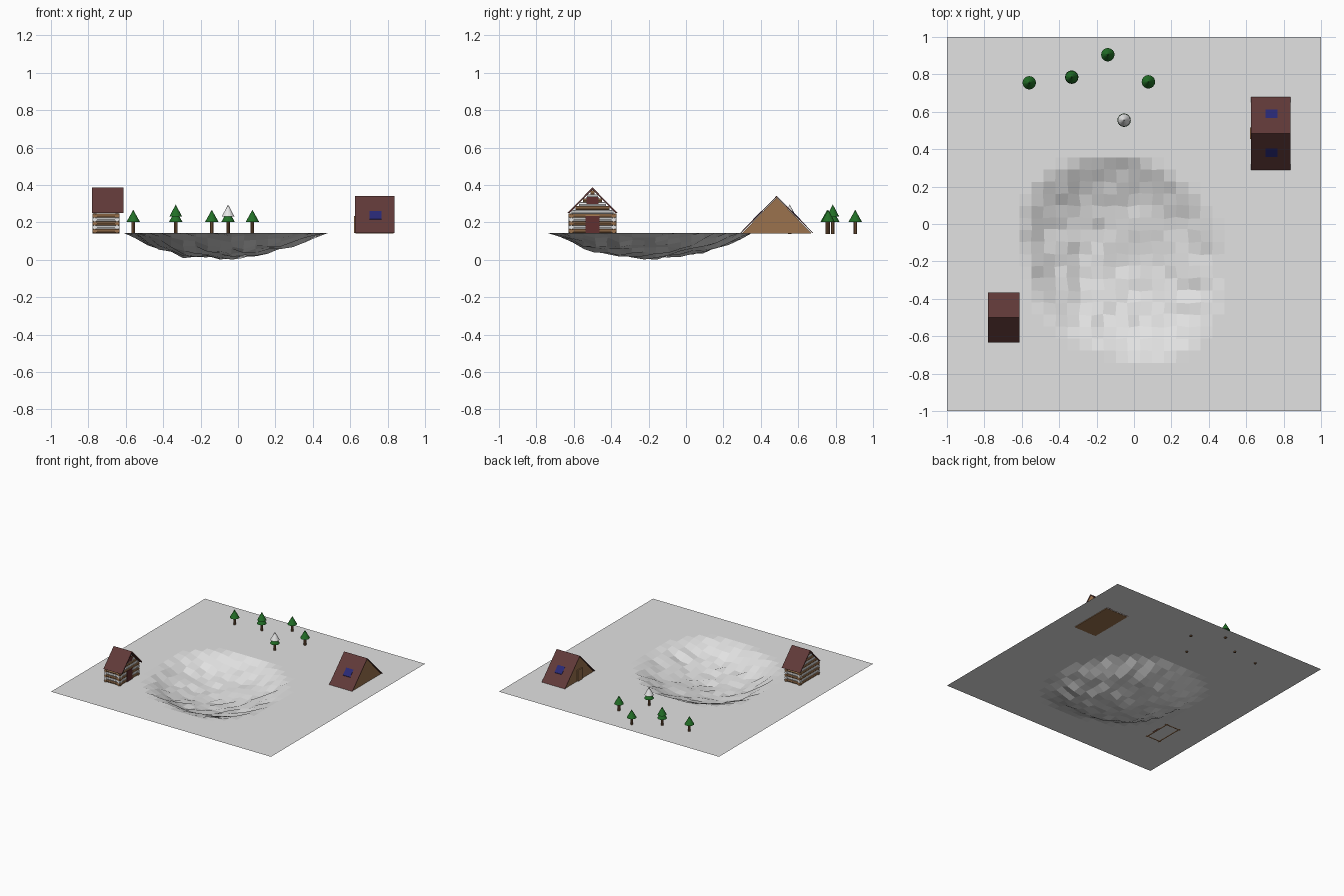
import bpy, bmesh, math, random
from mathutils import Vector, Matrix

if "Cube" in bpy.data.objects:
    bpy.data.objects.remove(bpy.data.objects["Cube"])

random.seed(4)
G = 0.144  # ground level


def mat(name, rgb):
    m = bpy.data.materials.new(name)
    m.diffuse_color = (*rgb, 1)
    m.use_nodes = True
    m.node_tree.nodes["Principled BSDF"].inputs["Base Color"].default_value = m.diffuse_color
    return m


GREY = mat("pale_ground", (0.76, 0.76, 0.76))
WHITE = mat("white_snow", (0.8, 0.8, 0.8))
MAROON = mat("maroon_roof", (0.12, 0.042, 0.04))
DOOR = mat("dark_red_door", (0.12, 0.03, 0.03))
WOOD = mat("light_wood", (0.33, 0.17, 0.075))
TRUNK = mat("brown_trunk", (0.2, 0.1, 0.045))
GREEN = mat("pine_green", (0.016, 0.16, 0.02))
BLUE = mat("blue_glass", (0.022, 0.022, 0.18))


def finish(name, bm, *mats):
    me = bpy.data.meshes.new(name)
    bmesh.ops.recalc_face_normals(bm, faces=bm.faces)
    bm.to_mesh(me)
    bm.free()
    for m in mats:
        me.materials.append(m)
    ob = bpy.data.objects.new(name, me)
    bpy.context.collection.objects.link(ob)
    return ob


def box(name, x, y, z, m):
    bm = bmesh.new()
    size = Matrix.Diagonal((x[1] - x[0], y[1] - y[0], z[1] - z[0], 1))
    mid = Matrix.Translation((sum(x) / 2, sum(y) / 2, sum(z) / 2))
    bmesh.ops.create_cube(bm, size=1, matrix=mid @ size)
    return finish(name, bm, m)


def prism(name, yz, x0, x1, m):
    """Extrude a (y, z) profile along x."""
    bm = bmesh.new()
    f = bm.faces.new([bm.verts.new((x0, y, z)) for y, z in yz])
    r = bmesh.ops.extrude_face_region(bm, geom=[f])
    verts = [v for v in r["geom"] if isinstance(v, bmesh.types.BMVert)]
    bmesh.ops.translate(bm, verts=verts, vec=(x1 - x0, 0, 0))
    return finish(name, bm, m)


def add_cone(bm, base, tip, r1, r2, n, index=0):
    a, b = Vector(base), Vector(tip)
    d = b - a
    rot = d.to_track_quat("Z", "Y").to_matrix().to_4x4()
    old = set(bm.faces)
    bmesh.ops.create_cone(bm, cap_ends=True, segments=n, radius1=r1, radius2=r2,
                          depth=d.length, matrix=Matrix.Translation((a + b) / 2) @ rot)
    for f in set(bm.faces) - old:
        f.material_index = index


# Ground sheet with a rough pit
RIM = [0.62, 0.57, 0.55, 0.53, 0.41, 0.42, 0.47, 0.64]  # pit radius every 45 degrees


def pit(x, y):
    dx, dy = x + 0.15, y + 0.2
    a = (math.atan2(dy, dx) % math.tau) / (math.tau / 8)
    i, k = int(a) % 8, a % 1
    t = math.hypot(dx, dy) / (RIM[i] * (1 - k) + RIM[(i + 1) % 8] * k)
    return 1 - t ** 2.2 if t < 1 else 0


bm = bmesh.new()
bmesh.ops.create_grid(bm, x_segments=31, y_segments=31, size=1)
for v in bm.verts:
    f = pit(v.co.x, v.co.y)
    if f > 0:
        rough = min(1, f * 3)
        v.co.z = -f * 0.132 + random.uniform(-0.012, 0.012) * rough
        v.co.x += random.uniform(-0.006, 0.006) * rough
        v.co.y += random.uniform(-0.006, 0.006) * rough
low = min(v.co.z for v in bm.verts)
for v in bm.verts:
    v.co.z = G + v.co.z * G / -low
ground = finish("ground_with_pit", bm, GREY)


# Pitched roof: two slabs meeting on a ridge
def roof(name, x0, x1, yc, half, z_eave, z_ridge, t):
    prism(name, [(yc - half, z_eave), (yc, z_ridge), (yc + half, z_eave),
                 (yc + half - t, z_eave), (yc, z_ridge - t), (yc - half + t, z_eave)],
          x0, x1, MAROON)


# Log cabin: alternating wood and snowy logs
CY, XL, XR, R = -0.5, -0.765, -0.647, 0.0115
bm = bmesh.new()
pitch = 0.0205
for i in range(11):
    z = G + 0.009 + i * pitch
    if i < 5:
        for s in (-1, 1):
            y = CY + s * 0.113
            add_cone(bm, (XL - 0.014, y, z), (XR + 0.014, y, z), R, R, 8, i % 2)
        half = 0.128
    else:
        half = 0.368 - z + CY + 0.5  # gable logs follow the roof slope
    if half > 0.01:
        for x in (XL, XR):
            add_cone(bm, (x, CY - half, z), (x, CY + half, z), R, R, 8, i % 2)
finish("cabin_log_walls", bm, WOOD, WHITE)
roof("cabin_roof", -0.78, -0.613, CY, 0.134, 0.25, 0.387, 0.012)
face = (XR + 0.006, XR + 0.014)
box("cabin_door", face, (CY - 0.037, CY + 0.037), (G, 0.234), DOOR)
box("cabin_gable_window", face, (CY - 0.033, CY + 0.033), (0.298, 0.335), DOOR)

# A-frame hut
HY, Z0, Z1, HALF = 0.485, 0.139, 0.342, 0.195
prism("hut_body", [(HY - HALF + 0.008, Z0), (HY + HALF - 0.008, Z0), (HY, Z1 - 0.008)],
      0.628, 0.832, WOOD)
roof("hut_roof", 0.625, 0.836, HY, HALF, G, Z1, 0.007)
box("hut_door", (0.62, 0.629), (HY - 0.03, HY + 0.03), (G, 0.235), WOOD)


# Skylight plates lying on each slope
slope = (Z1 - G) / HALF
for s, side in ((-1, "front"), (1, "back")):
    o0, o1 = 0.082, 0.126
    z = lambda o: Z1 - o * slope
    prism("hut_skylight_" + side,
          [(HY + s * o0, z(o0) + 0.003), (HY + s * o1, z(o1) + 0.003),
           (HY + s * o1, z(o1) - 0.002), (HY + s * o0, z(o0) - 0.002)],
          0.702, 0.768, BLUE)

# Pine trees: x, y, upper cone material (None for a single cone)
TREES = [(-0.56, 0.755, None), (-0.333, 0.785, GREEN), (-0.14, 0.905, None),
         (0.077, 0.76, None), (-0.053, 0.555, WHITE)]
for i, (x, y, top) in enumerate(TREES, 1):
    bm = bmesh.new()
    add_cone(bm, (x, y, 0.137), (x, y, 0.21), 0.01, 0.01, 10)
    finish(f"tree_trunk_{i}", bm, TRUNK)
    bm = bmesh.new()
    add_cone(bm, (x, y, 0.202), (x, y, 0.267), 0.036, 0, 16)
    finish(f"tree_foliage_{i}", bm, GREEN)
    if top:
        bm = bmesh.new()
        add_cone(bm, (x, y, 0.231), (x, y, 0.295), 0.034, 0, 16)
        finish(f"tree_top_{i}", bm, top)
